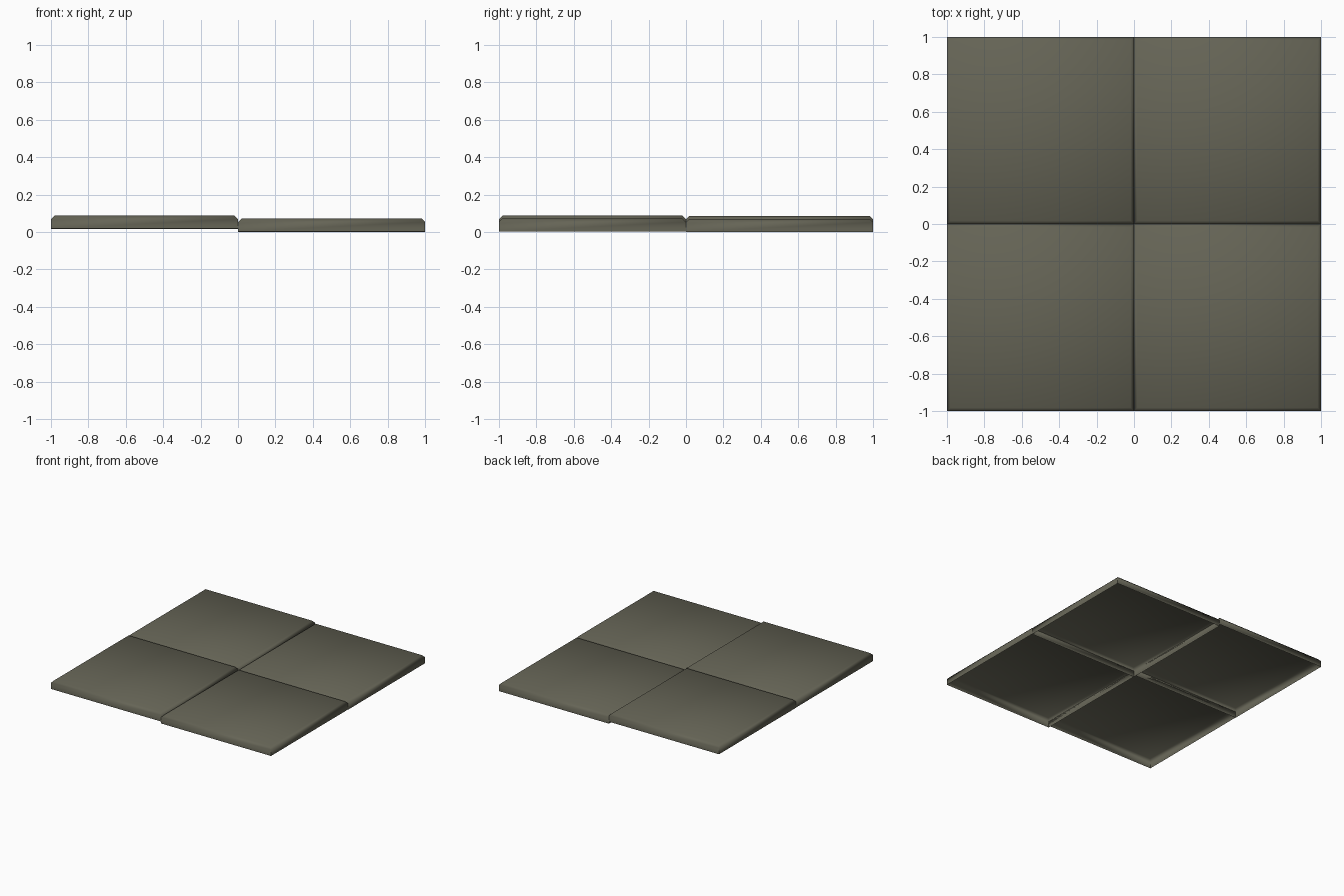
import bpy, bmesh, math

if "Cube" in bpy.data.objects:
    bpy.data.objects.remove(bpy.data.objects["Cube"])

CHAMFER = 0.018
HEIGHT = 0.069

stone = bpy.data.materials.new("dark olive stone")
stone.diffuse_color = (0.13, 0.127, 0.092, 1.0)
stone.use_nodes = True
stone.node_tree.nodes["Principled BSDF"].inputs["Base Color"].default_value = stone.diffuse_color


def tile(name, cx, cy, base):
    """Square floor slab: thin shell, chamfered top, open underneath."""
    bm = bmesh.new()
    rings = []
    for half, z in ((0.5, 0), (0.5, HEIGHT - CHAMFER), (0.5 - CHAMFER, HEIGHT)):
        rings.append([bm.verts.new((sx * half, sy * half, z))
                      for sx, sy in ((-1, -1), (1, -1), (1, 1), (-1, 1))])
    for low, high in zip(rings, rings[1:]):
        for i in range(4):
            j = (i + 1) % 4
            bm.faces.new((low[i], low[j], high[j], high[i]))
    bm.faces.new(rings[-1])
    mesh = bpy.data.meshes.new(name)
    bm.to_mesh(mesh)
    bm.free()
    mesh.materials.append(stone)
    ob = bpy.data.objects.new(name, mesh)
    ob.location = (cx, cy, base)
    bpy.context.collection.objects.link(ob)
    # soft shading over the chamfers, crisp vertical corners
    bpy.ops.object.select_all(action='DESELECT')
    ob.select_set(True)
    bpy.context.view_layer.objects.active = ob
    bpy.ops.object.shade_smooth_by_angle(angle=math.radians(65))


# Four slabs, each settled at a slightly different height
tile("floor_tile_front_left", -0.5, -0.5, 0.018)
tile("floor_tile_back_left", -0.5, 0.5, 0.016)
tile("floor_tile_front_right", 0.5, -0.5, 0.002)
tile("floor_tile_back_right", 0.5, 0.5, 0.0)
